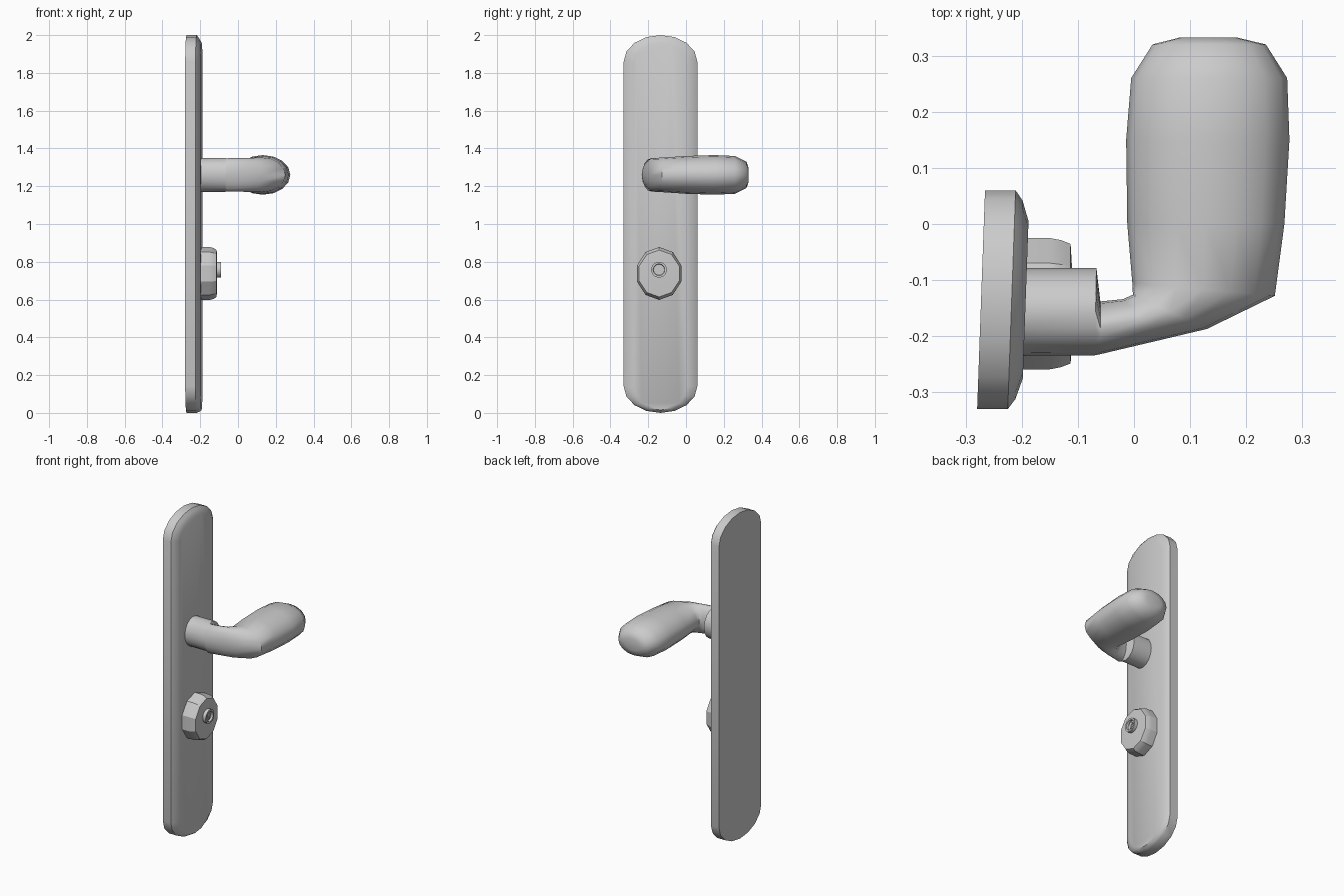
import bpy, bmesh, math
from mathutils import Vector

if "Cube" in bpy.data.objects:
    bpy.data.objects.remove(bpy.data.objects["Cube"])


def loft(name, rings, angle=40):
    """Skin a list of equal-length point rings and cap both ends."""
    bm = bmesh.new()
    loops = [[bm.verts.new(p) for p in r] for r in rings]
    n = len(loops[0])
    for a, b in zip(loops, loops[1:]):
        for i in range(n):
            j = (i + 1) % n
            bm.faces.new((a[i], a[j], b[j], b[i]))
    bm.faces.new(loops[0])
    bm.faces.new(loops[-1])
    bmesh.ops.recalc_face_normals(bm, faces=bm.faces)
    me = bpy.data.meshes.new(name)
    bm.to_mesh(me)
    bm.free()
    ob = bpy.data.objects.new(name, me)
    bpy.context.collection.objects.link(ob)
    bpy.ops.object.select_all(action='DESELECT')
    ob.select_set(True)
    bpy.context.view_layer.objects.active = ob
    bpy.ops.object.shade_smooth_by_angle(angle=math.radians(angle))
    return ob


def disc(x, ry, rz, cy, cz, n):
    """Ring of n points facing along x."""
    return [(x, cy + ry * math.cos(2 * math.pi * (i + .5) / n),
             cz + rz * math.sin(2 * math.pi * (i + .5) / n)) for i in range(n)]


# Back plate: rounded ends, chamfered front, turned slightly about z
def plate_ring(x, inset, top, bottom, steps=8):
    w = 0.195 - inset
    arc = [(w * math.cos(math.pi * i / steps), math.sin(math.pi * i / steps))
           for i in range(steps + 1)]
    pts = [(y, 1.86 + (0.14 - top) * s) for y, s in arc]
    pts += [(-y, 0.14 - (0.14 - bottom) * s) for y, s in arc]
    return [(x + 0.036 * y - 0.0055 * (x < -0.24), y - 0.135, z) for y, z in pts]


loft("back_plate", [plate_ring(-0.267, 0, 0, 0),
                    plate_ring(-0.218, 0, 0, 0),
                    plate_ring(-0.205, 0.018, 0.018, 0.006),
                    plate_ring(-0.193, 0.055, 0.04, 0.015)])


# Lever handle: oval sections between an inner and an outer edge point
def oval(inner, outer, hz, n=16):
    a, b = Vector((*inner, 1.26)), Vector((*outer, 1.26))
    mid, half = (a + b) / 2, (b - a) / 2
    return [mid + half * math.cos(2 * math.pi * i / n)
            + Vector((0, 0, hz * math.sin(2 * math.pi * i / n))) for i in range(n)]


sections = [((-0.22, -0.078), (-0.22, -0.235), 0.090),
            ((-0.067, -0.078), (-0.070, -0.234), 0.090),
            ((-0.060, -0.138), (-0.060, -0.232), 0.088),
            ((-0.020, -0.134), (0.050, -0.206), 0.089),
            ((-0.002, -0.126), (0.130, -0.187), 0.090),
            ((-0.003, -0.105), (0.251, -0.128), 0.092),
            ((-0.012, 0.000), (0.268, 0.000), 0.100),
            ((-0.014, 0.150), (0.277, 0.150), 0.105),
            ((-0.005, 0.260), (0.273, 0.260), 0.100),
            ((0.033, 0.320), (0.235, 0.320), 0.070),
            ((0.080, 0.332), (0.185, 0.332), 0.035)]
loft("lever_handle", [oval(*s) for s in sections], 50)

# Lock rose: faceted base with a stepped face
loft("lock_rose", [disc(-0.21, 0.123, 0.140, -0.142, 0.738, 10),
                   disc(-0.150, 0.123, 0.140, -0.142, 0.738, 10),
                   disc(-0.130, 0.119, 0.135, -0.142, 0.738, 10),
                   disc(-0.113, 0.112, 0.124, -0.142, 0.738, 10),
                   disc(-0.110, 0.060, 0.065, -0.142, 0.750, 10)], 30)

# Lock cylinder with recessed face
loft("lock_cylinder", [disc(-0.12, 0.042, 0.042, -0.143, 0.758, 16),
                       disc(-0.090, 0.042, 0.042, -0.143, 0.758, 16),
                       disc(-0.090, 0.031, 0.031, -0.143, 0.758, 16),
                       disc(-0.102, 0.029, 0.029, -0.143, 0.758, 16)])

# Keyhole insert: round head over a narrow slot
profile = [(-.006, -.022), (.006, -.022), (.006, .0), (.014, .008),
           (.008, .019), (-.008, .019), (-.014, .008), (-.006, .0)]
loft("keyhole_insert", [[(x, -0.143 + y, 0.758 + z) for y, z in profile]
                        for x in (-0.106, -0.096)])
